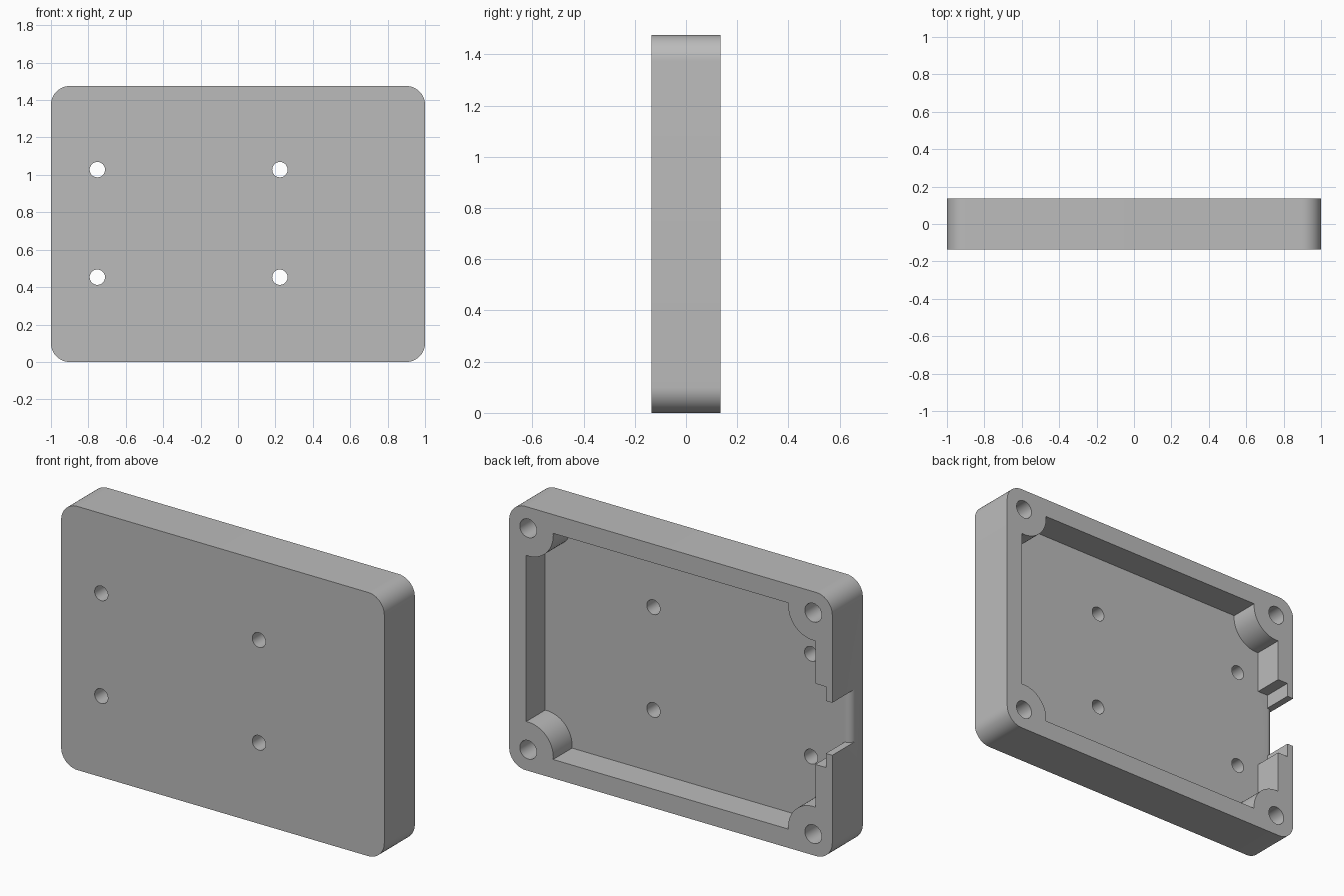
import bpy, bmesh, math
from mathutils import Matrix

W, D, H = 2.0, 0.27, 1.475       # overall width, depth, height
WALL, FLOOR = 0.105, 0.103       # rim and base plate thickness
BACK = D / 2
INNER = FLOOR - BACK             # y of the pocket floor
MID = H / 2
CORNER = 0.1
SCREW = 0.118                    # screw hole inset from the outer edges

cube = bpy.data.objects.get("Cube")
if cube:
    bpy.data.objects.remove(cube, do_unlink=True)

grey = bpy.data.materials.new("plain_grey")
grey.use_nodes = True
grey.diffuse_color = (0.5, 0.5, 0.5, 1)
grey.node_tree.nodes["Principled BSDF"].inputs["Base Color"].default_value = (0.5, 0.5, 0.5, 1)


def prism(name, points, vector):
    """Extrude a closed outline along a vector."""
    bm = bmesh.new()
    face = bm.faces.new([bm.verts.new(p) for p in points])
    new = bmesh.ops.extrude_face_region(bm, geom=[face])["geom"]
    bmesh.ops.translate(bm, vec=vector, verts=[v for v in new if isinstance(v, bmesh.types.BMVert)])
    bmesh.ops.recalc_face_normals(bm, faces=bm.faces)
    mesh = bpy.data.meshes.new(name)
    bm.to_mesh(mesh)
    bm.free()
    mesh.materials.append(grey)
    obj = bpy.data.objects.new(name, mesh)
    bpy.context.collection.objects.link(obj)
    return obj


def box(name, x0, x1, y0, y1, z0, z1):
    return prism(name, [(x0, y0, z0), (x1, y0, z0), (x1, y0, z1), (x0, y0, z1)], (0, y1 - y0, 0))


def rod(name, x, z, radius, y0, y1, sides=48):
    ring = [math.tau * i / sides for i in range(sides)]
    return prism(name, [(x + radius * math.cos(a), y0, z + radius * math.sin(a)) for a in ring],
                 (0, y1 - y0, 0))


def cut(target, cutter):
    cutter.hide_render = True
    mod = target.modifiers.new("cut", "BOOLEAN")
    mod.operation, mod.solver, mod.object = "DIFFERENCE", "EXACT", cutter
    bpy.context.view_layer.objects.active = target
    bpy.ops.object.modifier_apply(modifier=mod.name)
    bpy.data.objects.remove(cutter, do_unlink=True)


# Rounded outer block
outline = []
for quarter, (sx, sz) in enumerate([(1, 1), (-1, 1), (-1, -1), (1, -1)]):
    for i in range(13):
        a = math.pi / 2 * (quarter + i / 12)
        outline.append((sx * (W / 2 - CORNER) + CORNER * math.cos(a), -BACK,
                        MID + sz * (MID - CORNER) + CORNER * math.sin(a)))
case = prism("open_case", outline, (0, D, 0))

# Pocket, leaving round screw bosses in the corners
corners = [(sx * (W / 2 - SCREW), MID + sz * (MID - SCREW)) for sx in (-1, 1) for sz in (-1, 1)]
pocket = box("pocket", WALL - W / 2, W / 2 - WALL, INNER, 0.2, WALL, H - WALL)
for x, z in corners:
    cut(pocket, rod("boss", x, z, 0.155, -0.3, 0.3, 64))
cut(case, pocket)

# Thinned wall around the side opening
LIP = 0.04
cut(case, box("recess", LIP - W / 2, -0.85, INNER, 0.2, MID - 0.226, MID + 0.226))

# Side opening with a rounded sill
sill = [(LIP - W / 2 - LIP * math.sin(t), INNER - LIP + LIP * math.cos(t))
        for t in (math.pi / 2 * i / 10 for i in range(11))]
profile = [(-0.93, 0.2), (-0.93, INNER)] + sill + [(-1.1, INNER - LIP), (-1.1, 0.2)]
cut(case, prism("opening", [(x, y, MID - 0.147) for x, y in profile], (0, 0, 0.294)))

# Blind screw holes in the bosses, through holes in the base plate
for x, z in corners:
    cut(case, rod("screw_hole", x, z, 0.052, INNER - 0.01, 0.2))
for x in (-0.752, 0.224):
    for z in (0.453, 1.028):
        cut(case, rod("mount_hole", x, z, 0.041, -0.3, 0.3))

# Smooth curved walls, keep edges crisp
bpy.ops.object.select_all(action="DESELECT")
case.select_set(True)
bpy.context.view_layer.objects.active = case
bpy.ops.object.shade_smooth_by_angle(angle=math.radians(30))
